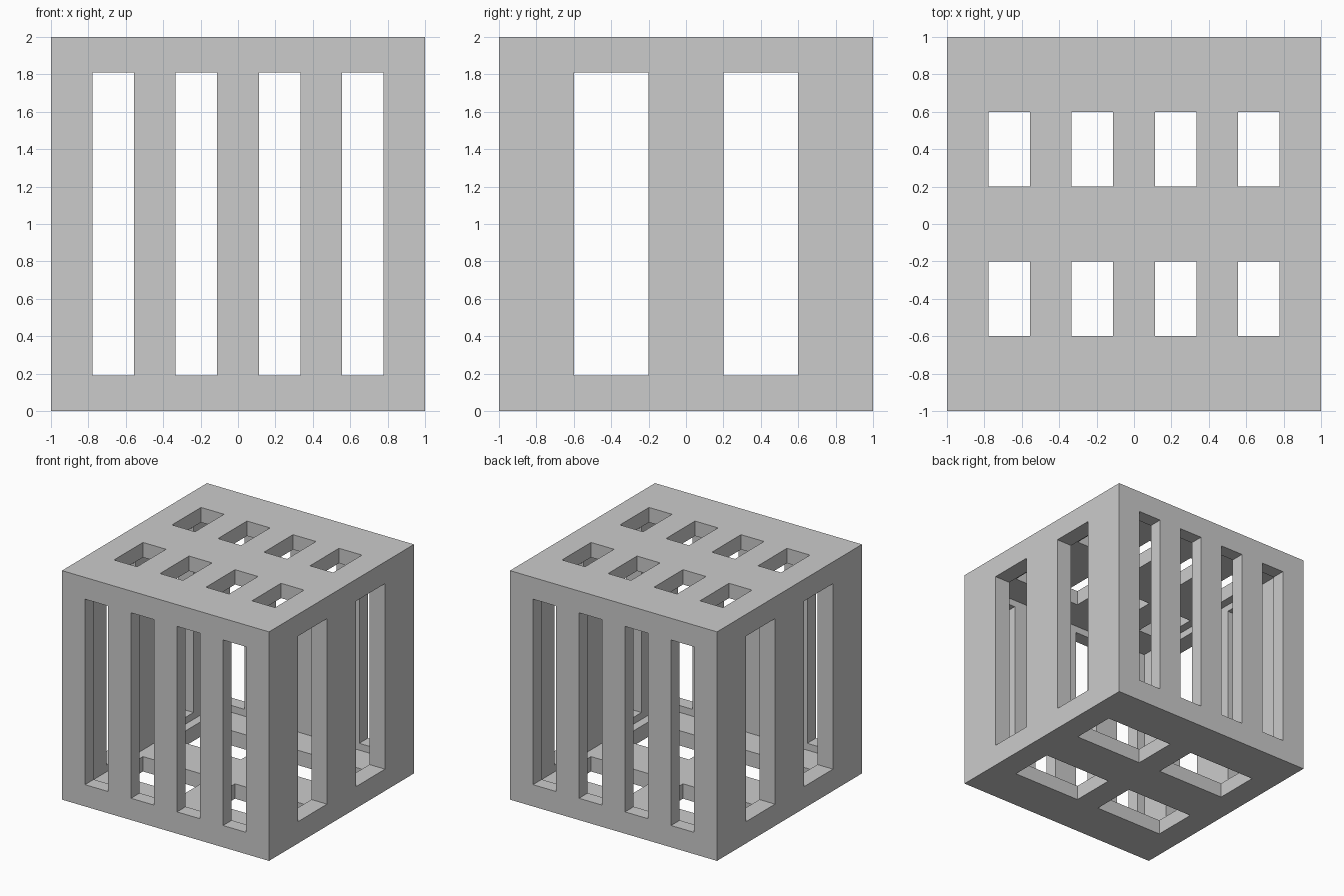
import bpy

if "Cube" in bpy.data.objects:
    bpy.data.objects.remove(bpy.data.objects["Cube"])

# wall thicknesses: sides, front/back, floor/ceiling
TX, TY, TZ = 0.15, 0.12, 0.13


def box(name, x, y, z):
    """Box from (min, max) ranges on each axis."""
    bpy.ops.mesh.primitive_cube_add(size=1)
    ob = bpy.context.object
    ob.name = name
    r = (x, y, z)
    me = ob.data
    for v in me.vertices:
        v.co = [(a + b) / 2 + c * (b - a) for (a, b), c in zip(r, v.co)]
    return ob


def cut(body, x, y, z):
    """Subtract a box-shaped opening from the body."""
    cutter = box("cutter", x, y, z)
    cutter.hide_render = True
    mod = body.modifiers.new("opening", 'BOOLEAN')
    mod.operation = 'DIFFERENCE'
    mod.solver = 'EXACT'
    mod.object = cutter
    bpy.context.view_layer.objects.active = body
    bpy.ops.object.modifier_apply(modifier=mod.name)
    me = cutter.data
    bpy.data.objects.remove(cutter)
    bpy.data.meshes.remove(me)


# hollow crate
crate = box("slotted_crate", (-1, 1), (-1, 1), (0, 2))
cut(crate, (-1 + TX, 1 - TX), (-1 + TY, 1 - TY), (TZ, 2 - TZ))

slots_x = [(-1 + (2 * i + 1) * 2 / 9, -1 + (2 * i + 2) * 2 / 9) for i in range(4)]
slots_y = [(-0.6, -0.2), (0.2, 0.6)]
slot_z = (0.19, 1.81)

# tall slots through front and back
for sx in slots_x:
    cut(crate, sx, (-1.2, 1.2), slot_z)

# wide slots through both sides
for sy in slots_y:
    cut(crate, (-1.2, 1.2), sy, slot_z)

for sy in slots_y:
    # small openings in the top
    for sx in slots_x:
        cut(crate, sx, sy, (1.5, 2.2))
    # large openings in the floor
    for sx in ((-7 / 9, -1 / 9), (1 / 9, 7 / 9)):
        cut(crate, sx, sy, (-0.2, 0.5))
